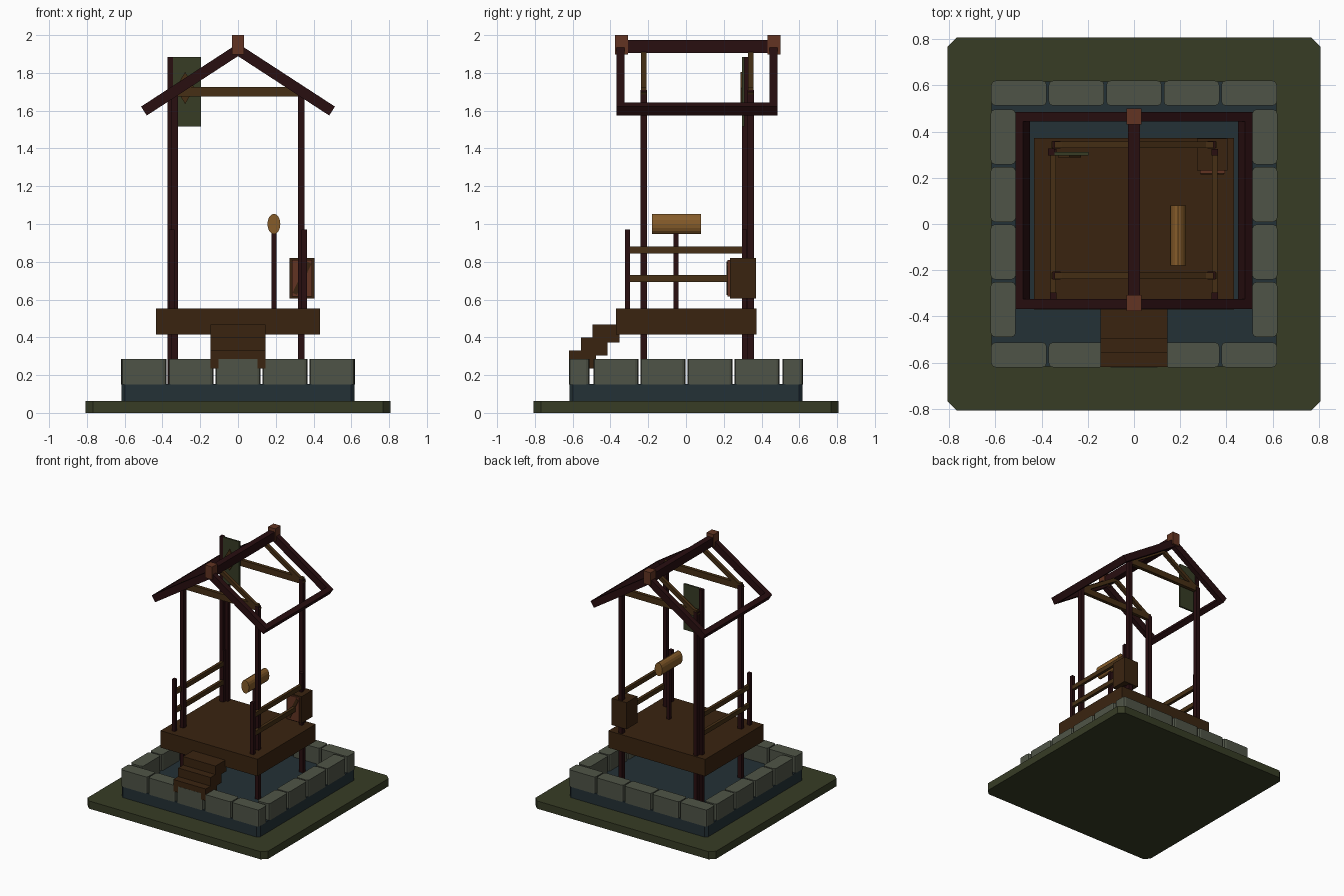
import bpy, bmesh, math
from mathutils import Matrix, Vector

if "Cube" in bpy.data.objects:
    bpy.data.objects.remove(bpy.data.objects["Cube"])


def lin(c):
    c /= 255
    return c / 12.92 if c <= 0.04045 else ((c + 0.055) / 1.055) ** 2.4


def mat(name, r, g, b):
    m = bpy.data.materials.new(name)
    m.diffuse_color = (lin(r), lin(g), lin(b), 1)
    m.use_nodes = True
    m.node_tree.nodes["Principled BSDF"].inputs["Base Color"].default_value = m.diffuse_color
    return m


GREEN = mat("moss green", 55, 60, 37)
WATER = mat("pond blue", 36, 49, 54)
STONE = mat("stone grey", 79, 84, 71)
DARK = mat("dark wood", 40, 14, 16)
BROWN = mat("plank brown", 58, 36, 16)
BEAM = mat("beam brown", 70, 47, 21)
RED = mat("red wood", 98, 52, 34)
TAN = mat("straw tan", 134, 92, 42)


def finish(name, bm, material):
    bmesh.ops.recalc_face_normals(bm, faces=bm.faces)
    me = bpy.data.meshes.new(name)
    bm.to_mesh(me)
    bm.free()
    me.materials.append(material)
    ob = bpy.data.objects.new(name, me)
    bpy.context.collection.objects.link(ob)
    return ob


def box(name, x, y, z, material, bevel=0, segs=1):
    """Box from (min, max) ranges; bevel rounds the vertical edges only."""
    bm = bmesh.new()
    lo, hi = Vector((x[0], y[0], z[0])), Vector((x[1], y[1], z[1]))
    bmesh.ops.create_cube(bm, size=1, matrix=Matrix.Translation((lo + hi) / 2)
                          @ Matrix.Diagonal((hi - lo).to_4d()))
    if bevel:
        upright = [e for e in bm.edges
                   if abs(e.verts[0].co.z - e.verts[1].co.z) > 1e-4]
        bmesh.ops.bevel(bm, geom=upright, offset=bevel, segments=segs,
                        profile=0.5, affect='EDGES')
    return finish(name, bm, material)


def plate(name, pts, y, material):
    """Polygon in the x-z plane, extruded along y."""
    bm = bmesh.new()
    f = bm.faces.new([bm.verts.new((px, y[0], pz)) for px, pz in pts])
    r = bmesh.ops.extrude_face_region(bm, geom=[f])
    bmesh.ops.translate(bm, vec=(0, y[1] - y[0], 0),
                        verts=[v for v in r["geom"] if isinstance(v, bmesh.types.BMVert)])
    return finish(name, bm, material)


def strut(name, a, b, thick, y, material):
    """Slanted beam between two x-z points."""
    a, b = Vector(a), Vector(b)
    d = (b - a).normalized()
    n = Vector((-d.y, d.x)) * thick / 2
    return plate(name, [a + n, b + n, b - n, a - n], y, material)


# ground and pond
box("ground_slab", (-.807, .807), (-.807, .807), (0, .062), GREEN, .04)
box("pond", (-.617, .617), (-.617, .617), (.062, .154), WATER, .02)

# stone border
for i in range(5):
    cx = (i - 2) * .249
    for side, (y0, y1) in (("front", (-.62, -.512)), ("back", (.512, .62))):
        box(f"{side}_stone", (cx - .12, cx + .12), (y0, y1), (.15, .285), STONE, .018, 2)
for i in range(4):
    cy = -.37 + i * .249
    for s in (-1, 1):
        x = sorted((s * .512, s * .62))
        box("side_stone", x, (cy - .119, cy + .119), (.15, .285), STONE, .018, 2)

# platform and steps
box("platform", (-.433, .433), (-.37, .373), (.415, .552), BROWN)
for i in range(3):
    y, z = -.619 + i * .062, .235 + i * .069
    box("step", (-.145, .145), (y, y + .142), (z, z + .095), BROWN)

# posts, side rails
for s in (-1, 1):
    for y in (-.223, .343):
        box("post", (s * .335 - .017, s * .335 + .017), (y - .017, y + .017), (.15, 1.71), DARK)
    for y in (-.31, .31):
        box("rail_post", (s * .35 - .014, s * .35 + .014), (y - .014, y + .014), (.55, .97), DARK)
    for z in (.712, .862):
        box("rail", (s * .35 - .012, s * .35 + .012), (-.31, .31), (z - .018, z + .018), BEAM)

# inner roof trusses
for y in (-.223, .343):
    yr = (y - .014, y + .014)
    box("crossbeam", (-.345, .345), yr, (1.675, 1.725), BEAM)
    for s in (-1, 1):
        strut("inner_rafter", (0, 1.908), (s * .35, 1.683), .03, yr, BEAM)

# outer roof frame
for s in (-1, 1):
    for y in ((-.367, -.325), (.443, .485)):
        strut("rafter", (0, 1.922), (s * .498, 1.598), .056, y, DARK)
    strut("eave_beam", (s * .465, 1.6195), (s * .498, 1.598), .056, (-.366, .484), DARK)
box("ridge_beam", (-.025, .025), (-.34, .46), (1.905, 1.973), DARK)
for y in (-.342, .465):
    box("ridge_cap", (-.032, .032), (y - .034, y + .034), (1.897, 2.0), RED)

# hanging banner on its pole
box("banner_pole", (-.373, -.343), (.297, .327), (.15, 1.885), DARK)
box("banner", (-.355, -.197), (.297, .311), (1.515, 1.885), GREEN)
plate("banner_emblem", [(-.33, 1.72), (-.28, 1.805), (-.23, 1.72), (-.28, 1.635)],
      (.288, .297), BEAM)

# straw roll on a stand
box("roll_stand", (.177, .203), (-.066, -.04), (.55, .95), DARK)
bm = bmesh.new()
bmesh.ops.create_cone(bm, cap_ends=True, segments=16, radius1=1, radius2=1, depth=1,
                      matrix=Matrix.Translation((.19, -.05, 1.0))
                      @ Matrix.Diagonal((.034, .26, .054, 1))
                      @ Matrix.Rotation(math.pi / 2, 4, 'X'))
finish("straw_roll", bm, TAN)

# wall box with a red door and diagonal brace
box("wall_box", (.273, .405), (.232, .37), (.605, .82), BROWN)
box("box_door", (.285, .393), (.219, .233), (.615, .81), RED)
strut("door_brace", (.30, .63), (.378, .795), .025, (.214, .22), BROWN)
